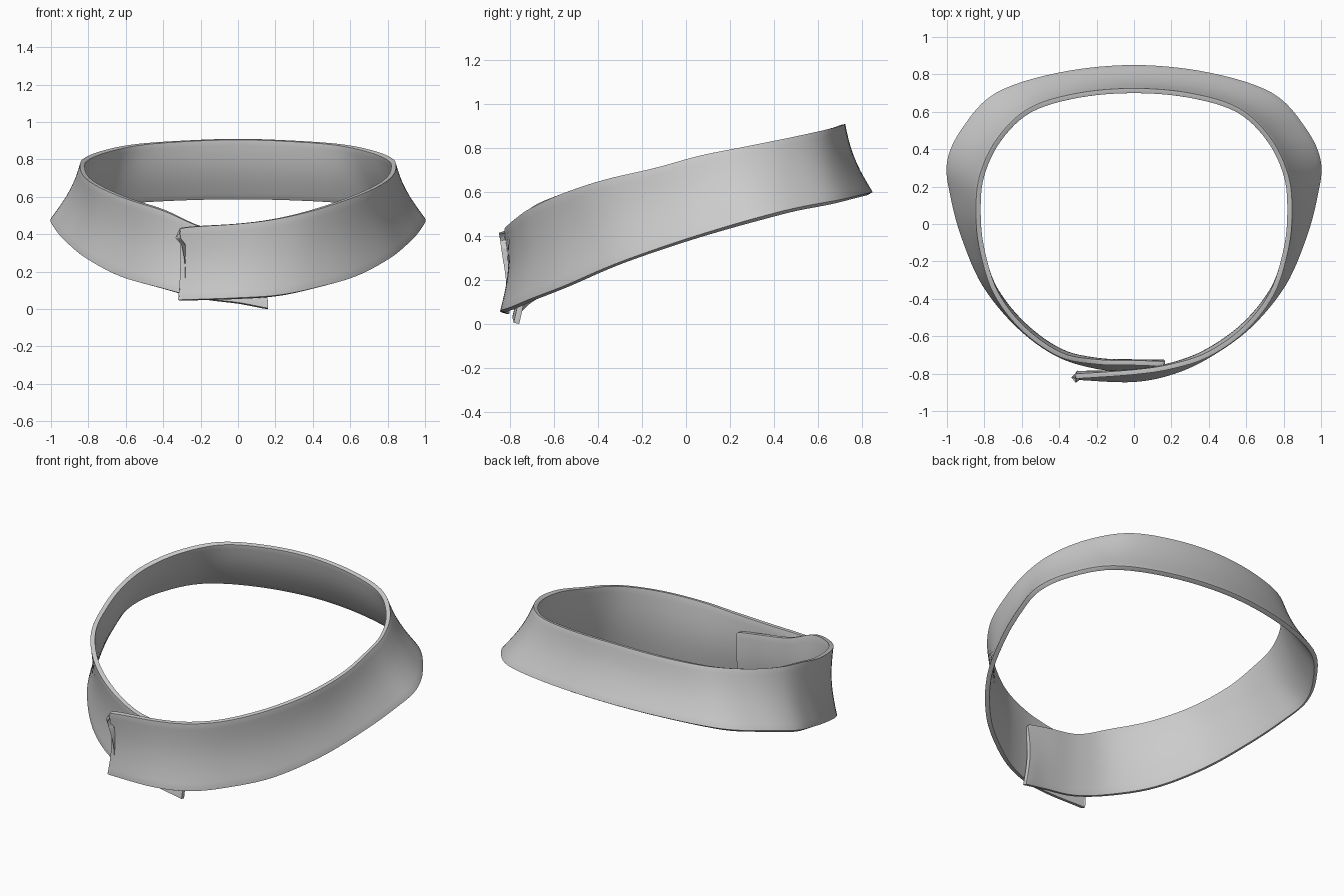
import bpy
import bmesh
import math
from mathutils import Vector

cube = bpy.data.objects.get("Cube")
if cube:
    bpy.data.objects.remove(cube, do_unlink=True)

# Stations along the band: top edge (x, y, z), then bottom edge (x, y, z)
outer_end = [
    (-.31, -.825, .41, -.32, -.83, .05),
    (-.28, -.825, .435, -.28, -.835, .05),
    (0, -.805, .455, 0, -.845, .06),
    (.2, -.775, .48, .22, -.80, .075),
]
left_side = [
    (.4, -.71, .525, .42, -.705, .115),
    (.6, -.57, .59, .63, -.55, .175),
    (.75, -.375, .655, .81, -.33, .27),
    (.825, -.14, .71, .92, -.08, .36),
    (.845, .06, .765, .98, .14, .43),
    (.825, .26, .805, 1.0, .33, .485),
    (.73, .46, .845, .92, .51, .53),
    (.56, .62, .88, .74, .70, .565),
    (.3, .70, .90, .4, .81, .59),
]
back = [(0, .725, .91, 0, .85, .60)]
inner_end = [
    (-.2, -.75, .44, -.2, -.775, .06),
    (0, -.755, .405, 0, -.79, .035),
    (.14, -.76, .38, .13, -.785, .01),
    (.165, -.76, .365, .16, -.785, .005),
]
right_side = [(-a, b, c, -d, e, f) for a, b, c, d, e, f in reversed(left_side)]
stations = outer_end + left_side + back + right_side + inner_end


def spline(points, steps):
    """Smooth curve passing through every point."""
    pts = [Vector(p) for p in points]
    pts = [2 * pts[0] - pts[1]] + pts + [2 * pts[-1] - pts[-2]]
    out = []
    for a, b, c, d in zip(pts, pts[1:], pts[2:], pts[3:]):
        for k in range(steps):
            t = k / steps
            out.append(b + (c - a) * t / 2 + (2 * a - 5 * b + 4 * c - d) * t**2 / 2
                       + (3 * b - a - 3 * c + d) * t**3 / 2)
    return out + [pts[-2]]


# Flared band as a sheet, slightly waisted between its two edges
tops = spline([s[:3] for s in stations], 6)
bottoms = spline([s[3:] for s in stations], 6)
ROWS = 10
bm = bmesh.new()
grid = []
for top, bottom in zip(tops, bottoms):
    inward = Vector((-top.x, -top.y, 0)).normalized()
    grid.append([bm.verts.new(bottom.lerp(top, j / ROWS)
                              + inward * .02 * math.sin(math.pi * j / ROWS))
                 for j in range(ROWS + 1)])
for a, b in zip(grid, grid[1:]):
    for j in range(ROWS):
        bm.faces.new((a[j], b[j], b[j + 1], a[j + 1]))
mesh = bpy.data.meshes.new("collar_band")
bm.to_mesh(mesh)
bm.free()
band = bpy.data.objects.new("collar_band", mesh)
bpy.context.collection.objects.link(band)

# Cloth thickness with softly rounded edges
solid = band.modifiers.new("thickness", 'SOLIDIFY')
solid.thickness = .026
solid.offset = -1
bevel = band.modifiers.new("rounded_edges", 'BEVEL')
bevel.width = .01
bevel.segments = 3
bevel.limit_method = 'ANGLE'
bevel.angle_limit = math.radians(50)

# Plain grey cloth
grey = bpy.data.materials.new("light_grey")
grey.use_nodes = True
colour = (.6, .6, .6, 1)
grey.diffuse_color = colour
grey.node_tree.nodes["Principled BSDF"].inputs["Base Color"].default_value = colour
mesh.materials.append(grey)

bpy.ops.object.select_all(action='DESELECT')
band.select_set(True)
bpy.context.view_layer.objects.active = band
bpy.ops.object.shade_smooth_by_angle(angle=math.radians(50))
